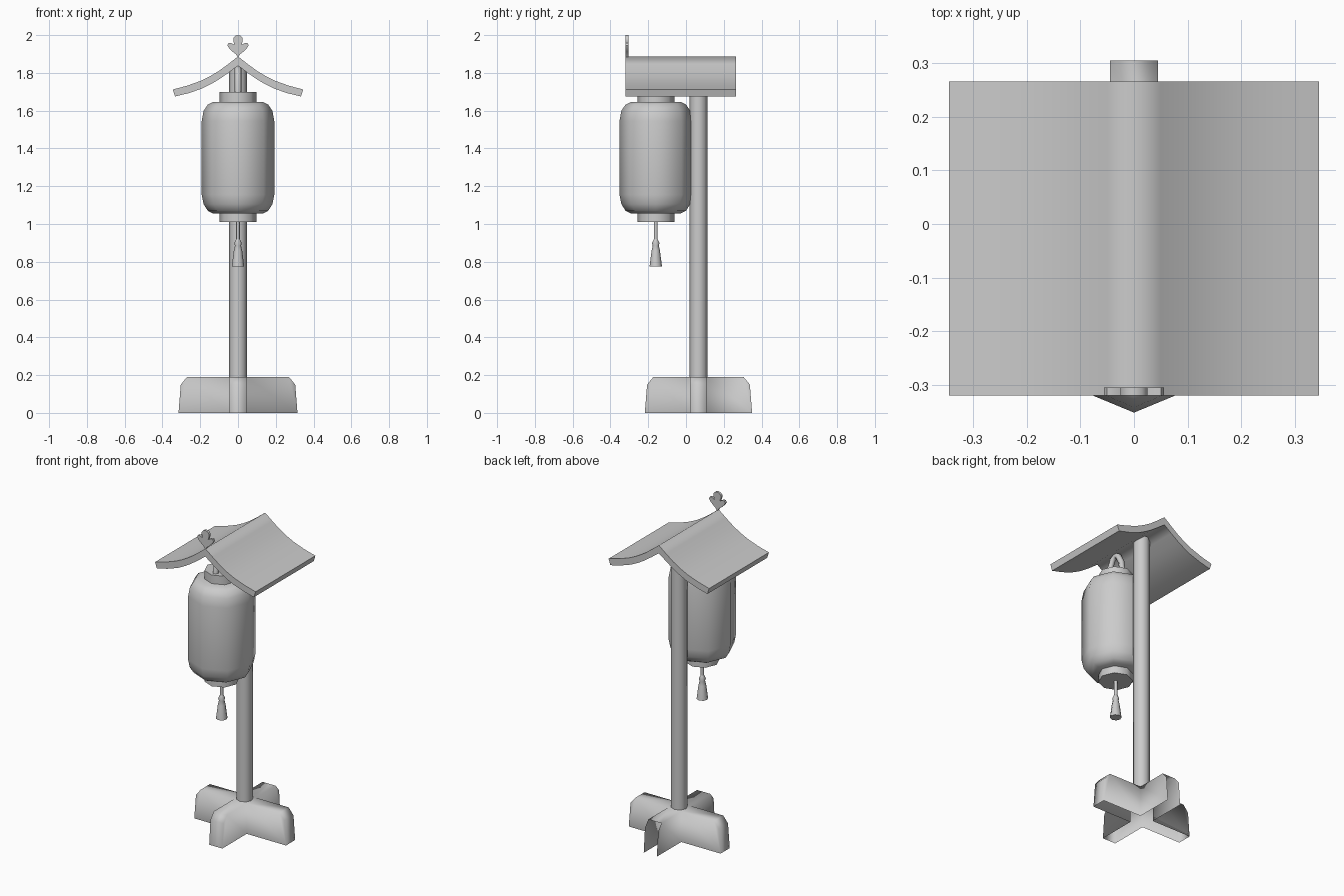
import bpy, bmesh, math
from mathutils import Matrix, Vector

if "Cube" in bpy.data.objects:
    bpy.data.objects.remove(bpy.data.objects["Cube"])

grey = bpy.data.materials.new("plain_grey")
grey.use_nodes = True
grey.diffuse_color = (0.6, 0.6, 0.6, 1)
grey.node_tree.nodes["Principled BSDF"].inputs["Base Color"].default_value = (0.6, 0.6, 0.6, 1)

POST_Y = 0.066
LAMP_Y = -0.16


def finish(name, bm, angle):
    bmesh.ops.remove_doubles(bm, verts=bm.verts[:], dist=0.0005)
    bmesh.ops.recalc_face_normals(bm, faces=bm.faces[:])
    mesh = bpy.data.meshes.new(name)
    bm.to_mesh(mesh)
    bm.free()
    mesh.materials.append(grey)
    obj = bpy.data.objects.new(name, mesh)
    bpy.context.collection.objects.link(obj)
    bpy.ops.object.select_all(action="DESELECT")
    obj.select_set(True)
    bpy.context.view_layer.objects.active = obj
    bpy.ops.object.shade_smooth_by_angle(angle=math.radians(angle))
    return obj


def lathe(name, profile, y, sides=8, angle=60):
    """Turn (radius, height) points around a vertical axis and cap the ends."""
    bm = bmesh.new()
    rings = []
    for r, z in profile:
        turns = [2 * math.pi * i / sides for i in range(sides)]
        rings.append([bm.verts.new((r * math.cos(t), y + r * math.sin(t), z)) for t in turns])
    for low, high in zip(rings, rings[1:]):
        for i in range(sides):
            j = (i + 1) % sides
            bm.faces.new((low[i], low[j], high[j], high[i]))
    bm.faces.new(rings[0][::-1])
    bm.faces.new(rings[-1])
    return finish(name, bm, angle)


def extrude_outline(name, outline, y0, y1, angle):
    """Extrude an (x, z) outline from y0 to y1."""
    bm = bmesh.new()
    front = [bm.verts.new((x, y0, z)) for x, z in outline]
    back = [bm.verts.new((x, y1, z)) for x, z in outline]
    bm.faces.new(front)
    bm.faces.new(back[::-1])
    for i in range(len(outline)):
        j = (i + 1) % len(outline)
        bm.faces.new((front[i], back[i], back[j], front[j]))
    return finish(name, bm, angle)


# Cross-shaped hollow base, open underneath and at the back end
bm = bmesh.new()
half, top = 0.045, 0.19
for k, reach in enumerate((0.315, 0.284, 0.315, 0.284)):
    turn = Matrix.Translation((0, POST_Y, 0)) @ Matrix.Rotation(k * math.pi / 2, 4, "Z")
    edge = [(half, 0), (reach, 0), (reach - 0.012, 0.15), (reach - 0.045, top), (half, top)]
    left, right = [[bm.verts.new(turn @ Vector((d, s * half, z))) for d, z in edge]
                   for s in (1, -1)]
    bm.faces.new(left[::-1])
    bm.faces.new(right)
    bm.faces.new((left[3], left[4], right[4], right[3]))
    if k != 1:
        for i in (1, 2):
            bm.faces.new((left[i], left[i + 1], right[i + 1], right[i]))
corners = [(half, half), (-half, half), (-half, -half), (half, -half)]
bm.faces.new([bm.verts.new((x, POST_Y + y, top)) for x, y in corners])
finish("cross_base", bm, 180)

# Post
lathe("post", [(0.047, top), (0.047, 1.83)], POST_Y)

# Curved gable roof
upper = [(0, 1.887), (0.05, 1.848), (0.1, 1.811), (0.15, 1.781), (0.2, 1.757),
         (0.27, 1.732), (0.345, 1.712)]
lower = [(0, 1.838), (0.05, 1.801), (0.1, 1.766), (0.14, 1.742), (0.19, 1.717),
         (0.26, 1.693), (0.333, 1.675)]
mirror = lambda pts: [(-x, z) for x, z in pts]
bm = bmesh.new()
for side in (1, -1):
    for (a, b, c, d) in zip(upper, upper[1:], lower[1:], lower):
        quad = [(side * x, z) for x, z in (a, b, c, d)]
        front = [bm.verts.new((x, -0.32, z)) for x, z in quad]
        back = [bm.verts.new((x, 0.266, z)) for x, z in quad]
        bm.faces.new(front)
        bm.faces.new(back[::-1])
        bm.faces.new((front[0], front[1], back[1], back[0]))
        bm.faces.new((front[2], front[3], back[3], back[2]))
        if b == upper[-1]:
            bm.faces.new((front[1], front[2], back[2], back[1]))
finish("roof", bm, 80)

# Three-lobed ridge ornament
lobe = [(0.012, 1.9), (0.028, 1.912), (0.048, 1.932), (0.056, 1.946), (0.05, 1.958),
        (0.036, 1.958), (0.018, 1.948), (0.025, 1.968), (0.025, 1.984), (0.015, 1.996)]
outline = [(0, 1.882)] + lobe + [(0, 2.0)] + mirror(lobe)[::-1]
extrude_outline("ridge_ornament", outline, -0.32, -0.305, 40)

# Lantern body with its two collars
lathe("lantern_body",
      [(0.13, 1.055), (0.16, 1.07), (0.182, 1.105), (0.192, 1.155),
       (0.192, 1.545), (0.182, 1.6), (0.16, 1.632), (0.13, 1.647)], LAMP_Y)
lathe("lower_collar", [(0.098, 1.01), (0.098, 1.06)], LAMP_Y)
lathe("upper_collar", [(0.098, 1.64), (0.098, 1.7)], LAMP_Y)

# Hanging loop between lantern and roof
curve = bpy.data.curves.new("hanging_loop", "CURVE")
curve.dimensions = "3D"
curve.bevel_depth = 0.018
curve.bevel_resolution = 1
spline = curve.splines.new("POLY")
path = [(-0.06, 1.69), (-0.05, 1.76), (-0.025, 1.81), (0, 1.825),
        (0.025, 1.81), (0.05, 1.76), (0.06, 1.69)]
spline.points.add(len(path) - 1)
for point, (y, z) in zip(spline.points, path):
    point.co = (0, LAMP_Y + y, z, 1)
curve.materials.append(grey)
bpy.context.collection.objects.link(bpy.data.objects.new("hanging_loop", curve))

# Tassel and its cord
lathe("tassel_cord", [(0.01, 0.89), (0.01, 1.02)], LAMP_Y)
lathe("tassel", [(0.033, 0.775), (0.022, 0.86), (0.016, 0.885), (0.02, 0.9), (0.01, 0.92)], LAMP_Y)
